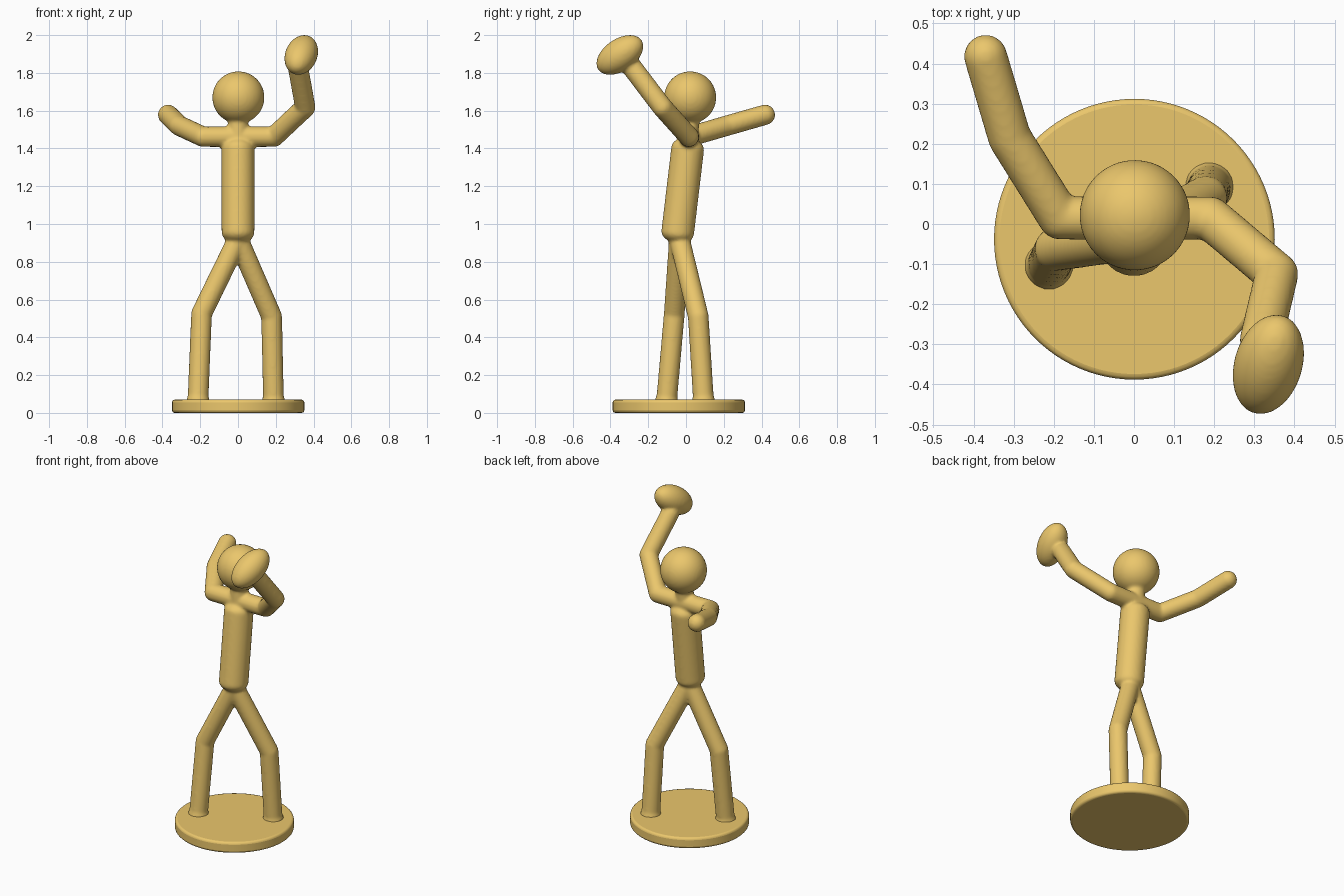
import bpy, bmesh
from mathutils import Vector, Matrix

if "Cube" in bpy.data.objects:
    bpy.data.objects.remove(bpy.data.objects["Cube"])

gold = bpy.data.materials.new("gold")
gold.diffuse_color = (0.83, 0.57, 0.15, 1)
gold.use_nodes = True
gold.node_tree.nodes["Principled BSDF"].inputs["Base Color"].default_value = gold.diffuse_color


def ball(bm, centre, axis, r, along):
    """Spheroid: radius r across, 'along' in the direction of axis."""
    rot = Vector(axis).to_track_quat('Z', 'Y').to_matrix().to_4x4()
    m = Matrix.Translation(centre) @ rot @ Matrix.Diagonal((r, r, along, 1))
    bmesh.ops.create_uvsphere(bm, u_segments=48, v_segments=24, radius=1, matrix=m)


def rod(bm, a, b, r, r2=None, dome=1.0):
    """Round rod from a to b with domed ends."""
    a, b = Vector(a), Vector(b)
    r2 = r if r2 is None else r2
    d = b - a
    m = Matrix.Translation((a + b) / 2) @ d.to_track_quat('Z', 'Y').to_matrix().to_4x4()
    bmesh.ops.create_cone(bm, cap_ends=True, segments=48, radius1=r, radius2=r2,
                          depth=d.length, matrix=m)
    if dome:
        ball(bm, a, d, r, r * dome)
        ball(bm, b, d, r2, r2 * dome)


def limb(bm, points, r):
    for a, b in zip(points, points[1:]):
        rod(bm, a, b, r)


def finish(bm, name):
    mesh = bpy.data.meshes.new(name)
    bm.to_mesh(mesh)
    bm.free()
    mesh.materials.append(gold)
    ob = bpy.data.objects.new(name, mesh)
    bpy.context.collection.objects.link(ob)
    return ob


bm = bmesh.new()
# torso, shoulders, neck and head
rod(bm, (0, -0.044, 0.955), (0, 0.009, 1.40), 0.087, dome=0.65)
rod(bm, (-0.18, 0.015, 1.462), (0.18, 0.015, 1.462), 0.054)
rod(bm, (0, 0.01, 1.42), (0, 0.02, 1.62), 0.054)
ball(bm, (0.002, 0.022, 1.67), (0, 0, 1), 0.138, 0.138)

# arms
limb(bm, [(-0.185, 0.015, 1.462), (-0.31, 0.215, 1.52), (-0.37, 0.418, 1.578)], 0.054)
limb(bm, [(0.19, 0.015, 1.462), (0.356, -0.125, 1.618), (0.317, -0.29, 1.835)], 0.054)

# held ball
ball(bm, (0.335, -0.35, 1.895), (0.24, 0.8, 0.55), 0.085, 0.142)

# legs with a small flare where they meet the base
for knee, foot in (((-0.193, -0.062, 0.525), (-0.212, -0.103, 0.06)),
                   ((0.178, 0.065, 0.51), (0.188, 0.093, 0.06))):
    limb(bm, [(0, -0.035, 0.92), knee, foot], 0.055)
    f = Vector(foot)
    rod(bm, f, f + Vector((0, 0, 0.03)), 0.064, 0.054, dome=0)

figure = finish(bm, "figure")

# blend the joints into one soft skin
remesh = figure.modifiers.new("blend", 'REMESH')
remesh.mode = 'VOXEL'
remesh.voxel_size = 0.009
remesh.use_smooth_shade = True
soft = figure.modifiers.new("soften", 'SMOOTH')
soft.factor = 0.5
soft.iterations = 6

# round base with softened rim
bm = bmesh.new()
bmesh.ops.create_cone(bm, cap_ends=True, segments=96, radius1=0.35, radius2=0.35,
                      depth=0.07, matrix=Matrix.Translation((0.001, -0.038, 0.035)))
base = finish(bm, "base")
bevel = base.modifiers.new("rim", 'BEVEL')
bevel.width = 0.014
bevel.segments = 3
bevel.limit_method = 'ANGLE'
bpy.context.view_layer.objects.active = base
base.select_set(True)
bpy.ops.object.shade_smooth_by_angle()
